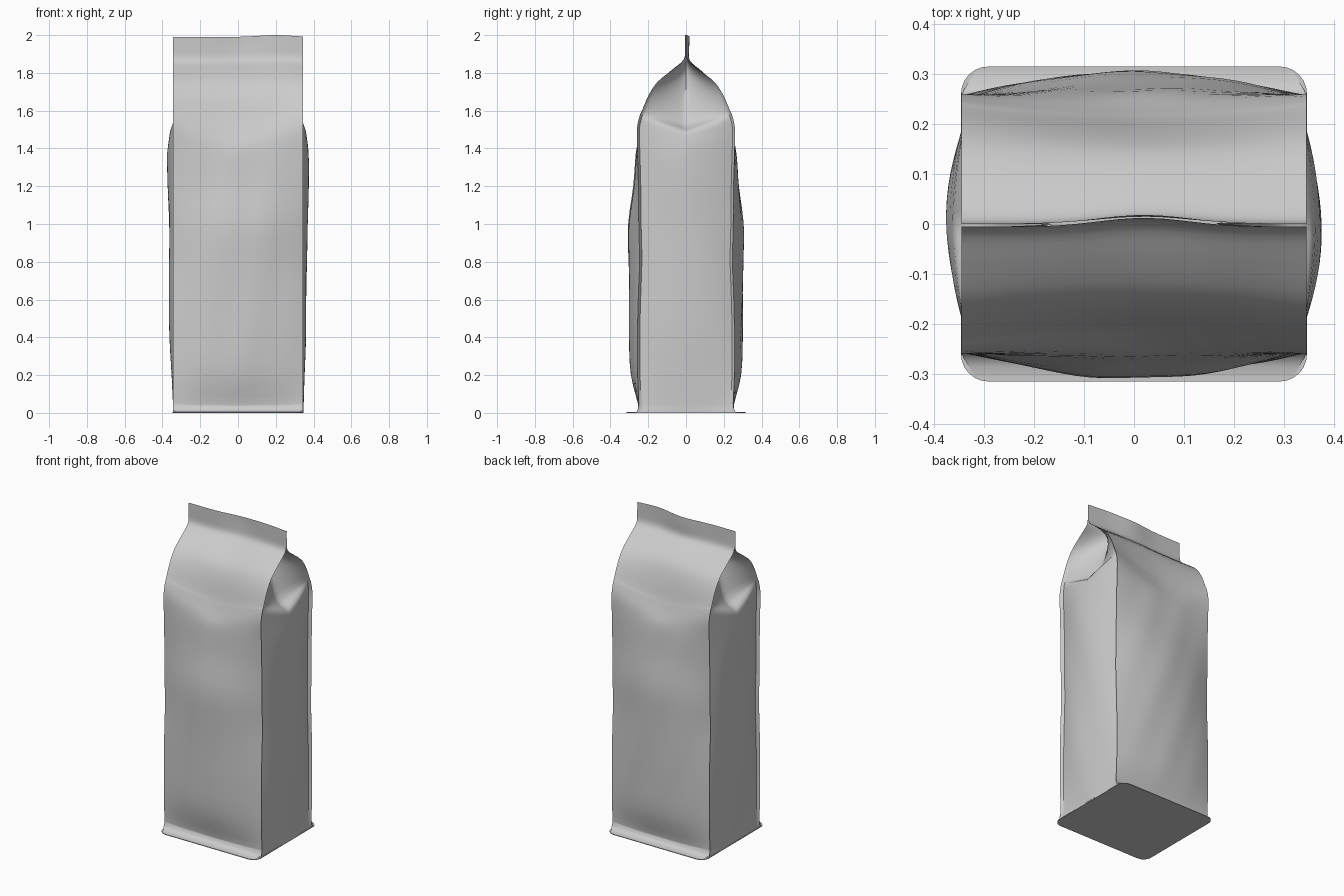
import bpy, bmesh, math

if "Cube" in bpy.data.objects:
    bpy.data.objects.remove(bpy.data.objects["Cube"])

W = 0.345        # half width of the pouch
# height, corner depth, panel bulge, gusset offset at centre, gusset dip, seam fin width
ROWS = [
    (0.004, 0.262, 0.000, 0.000, 0.00, 0.004),
    (0.02, 0.256, 0.000, 0.000, 0.00, 0.006),
    (0.05, 0.250, 0.005, 0.000, 0.00, 0.010),
    (0.20, 0.256, 0.034, 0.005, 0.00, 0.018),
    (0.40, 0.257, 0.042, 0.015, 0.00, 0.020),
    (0.60, 0.253, 0.050, 0.019, 0.00, 0.022),
    (0.80, 0.246, 0.059, 0.021, 0.00, 0.022),
    (1.00, 0.250, 0.055, 0.022, 0.00, 0.022),
    (1.20, 0.252, 0.028, 0.027, 0.00, 0.024),
    (1.38, 0.257, 0.008, 0.028, 0.01, 0.024),
    (1.50, 0.260, -0.012, 0.020, 0.05, 0.022),
    (1.57, 0.246, -0.022, 0.006, 0.08, 0.016),
    (1.60, 0.233, -0.023, -0.060, 0.07, 0.012),
    (1.68, 0.199, -0.020, -0.110, 0.03, 0.006),
    (1.75, 0.152, -0.012, -0.145, 0.00, 0.000),
    (1.81, 0.078, -0.003, -0.170, 0.00, 0.000),
    (1.85, 0.024, 0.000, -0.180, 0.00, 0.000),
    (1.88, 0.005, 0.000, -0.180, 0.00, 0.000),
    (1.93, 0.003, 0.000, -0.180, 0.00, 0.000),
    (1.99, 0.003, 0.000, -0.180, 0.00, 0.000),
]


def refine(rows, n=3):
    """Catmull-Rom resampling of the row table."""
    out = []
    for i in range(len(rows) - 1):
        a, b, c, d = (rows[max(0, min(len(rows) - 1, i + k))] for k in (-1, 0, 1, 2))
        for s in range(n):
            t = s / n
            out.append(tuple(0.5 * (2*q + (r - p)*t + (2*p - 5*q + 4*r - w)*t*t
                                    + (3*q - p - 3*r + w)*t**3)
                             for p, q, r, w in zip(a, b, c, d)))
    return out + [rows[-1]]


def clamp(x):
    return max(0.0, min(1.0, x))


def top_wave(x, z):
    """Sideways wave and height variation of the sealed top edge."""
    k = clamp((z - 1.70) / 0.25)
    return (k * (0.018 * math.exp(-((x - 0.02) / 0.13) ** 2) - 0.003),
            k * 0.01 * math.exp(-((x - 0.2) / 0.13) ** 2))


def panel(u, row, side):
    z, e, b, g, d, fin = row
    body = clamp(z / 0.3) * clamp((1.6 - z) / 0.3)
    dent = 0.004 * body * math.sin(7*z + 5*u*side) * math.sin(4*u + 3*z)
    y = side * (max(e, 0.002) + b * (1 - u*u) + dent * (1 - u*u))
    dy, dz = top_wave(u * W, z)
    # the shoulder crease sags to a shallow V in the middle
    sag = 0.07 * math.exp(-((z - 1.54) / 0.11) ** 2) * (1 - abs(u) ** 1.3)
    return (u * W, y + dy, z + dz - sag)


def gusset(v, row, side):
    z, e, b, g, d, fin = row
    a = abs(v)
    groove = 0 if a > 0.99 else fin
    # outward part is rounded, inward part is a soft V fold
    if g > 0:
        off = (g + groove) * (1 - a*a)
    else:
        off = (g + groove) * (1 - a ** 1.2)
    ripple = 0.003 * math.sin(6*z + 4*v + side) * (1 - a*a) if z < 1.4 else 0
    x = side * (W - groove + off + ripple)
    dy, dz = top_wave(x, z)
    return (x, max(e, 0.002) * v + dy, z + dz - d * (1 - a))


def add_sheet(bm, fn, params, rows, side, flip):
    grid = [[bm.verts.new(fn(p, r, side)) for p in params] for r in rows]
    for lo, hi in zip(grid, grid[1:]):
        for i in range(len(params) - 1):
            f = [lo[i], lo[i+1], hi[i+1], hi[i]]
            bm.faces.new(f[::-1] if flip else f)


def finish(name, bm, angle):
    me = bpy.data.meshes.new(name)
    bm.to_mesh(me)
    bm.free()
    ob = bpy.data.objects.new(name, me)
    bpy.context.collection.objects.link(ob)
    bpy.ops.object.select_all(action='DESELECT')
    ob.select_set(True)
    bpy.context.view_layer.objects.active = ob
    bpy.ops.object.shade_smooth_by_angle(angle=math.radians(angle))
    return ob


# Pouch: front and back panels, folded side gussets, sealed top fin
rows = refine(ROWS)
us = [i / 12 - 1 for i in range(25)]
vs = [-1, -0.95] + [-0.9 + i * 0.1 for i in range(19)] + [0.95, 1]
bm = bmesh.new()
for s in (-1, 1):
    add_sheet(bm, panel, us, rows, s, s > 0)
    add_sheet(bm, gusset, vs, [r for r in rows if r[0] < 1.885], s, s < 0)
bmesh.ops.remove_doubles(bm, verts=bm.verts, dist=0.0002)
finish("pouch_body", bm, 45)

# Flat base with rounded corners that sticks out at the front and back
bm = bmesh.new()
R, D = 0.055, 0.315
ring = []
for k, (sx, sy) in enumerate(((1, 1), (-1, 1), (-1, -1), (1, -1))):
    for i in range(7):
        a = math.radians(90 * k + 15 * i)
        ring.append(bm.verts.new((sx * (W + 0.001 - R) + R * math.cos(a),
                                  sy * (D - R) + R * math.sin(a), 0)))
base = bm.faces.new(ring)
top = bmesh.ops.extrude_face_region(bm, geom=[base])
for v in top["geom"]:
    if isinstance(v, bmesh.types.BMVert):
        v.co.z = 0.004
bmesh.ops.recalc_face_normals(bm, faces=bm.faces)
finish("base_flange", bm, 30)

# Curved lip joining the panels to the base flange
bm = bmesh.new()
lip = [(0.305, 0.004), (0.285, 0.006), (0.268, 0.012), (0.257, 0.025), (0.251, 0.045)]
for s in (-1, 1):
    grid = [[bm.verts.new((u * (W - max(0, y - 0.26) * 0.6), s * y, z))
             for u in (-1, 0, 1)] for y, z in lip]
    for lo, hi in zip(grid, grid[1:]):
        for i in range(2):
            f = [lo[i], lo[i+1], hi[i+1], hi[i]]
            bm.faces.new(f[::-1] if s > 0 else f)
finish("base_lip", bm, 60)
